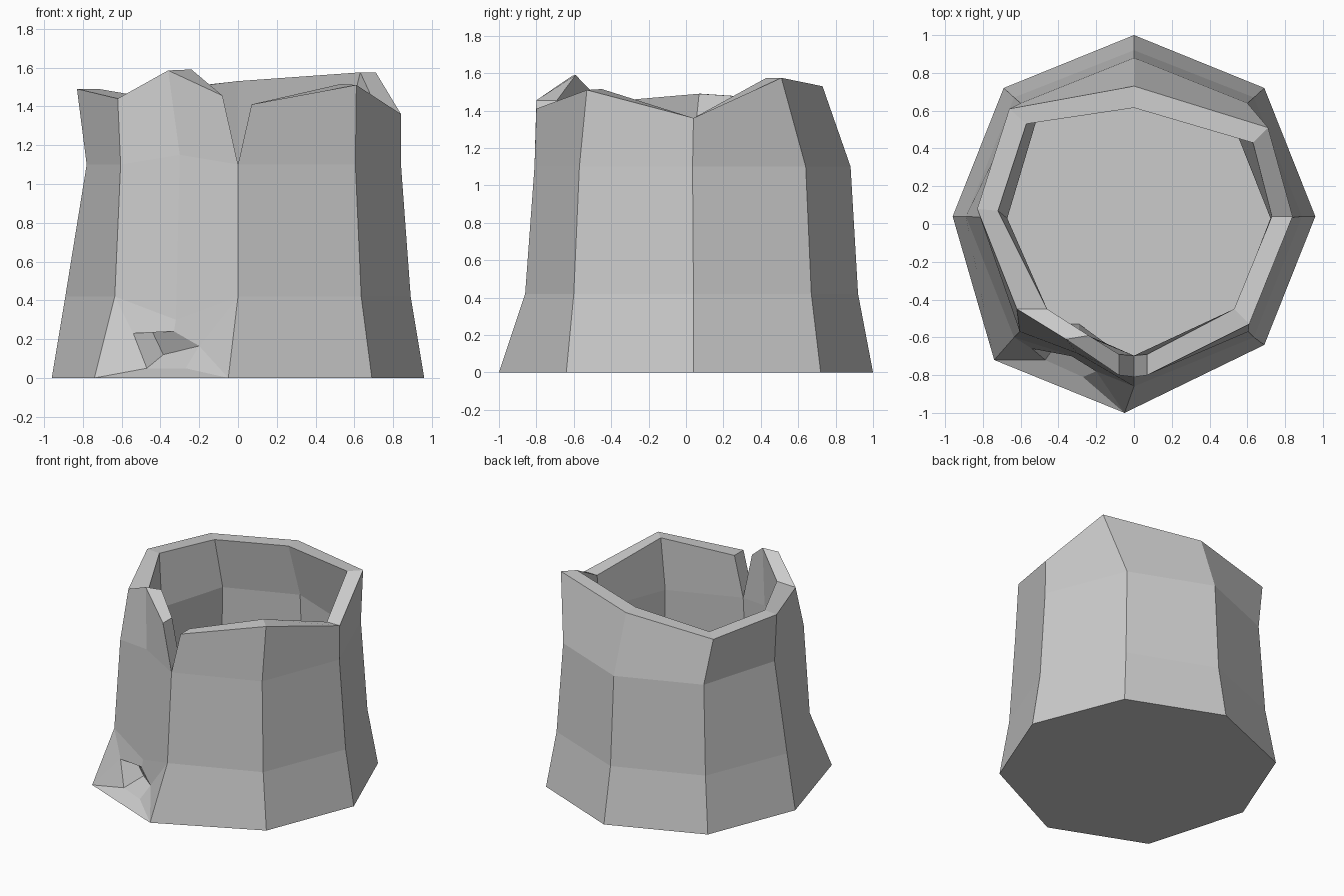
import bpy, bmesh

if "Cube" in bpy.data.objects:
    bpy.data.objects.remove(bpy.data.objects["Cube"])

# Columns run from the front split, round the left, back and right, to the split again.
def column_ring(half, mid, z):
    """Half section (right side, front to back) mirrored, plus the extra front-left crease."""
    left = [(-x, y, z) for x, y in half]
    right = [(x, y, z) for x, y in half[-2::-1]]
    left[0] = (0, half[0][1], z)
    left[-1] = (0, half[-1][1], z)
    return [left[0], mid] + left[1:] + right

def inset(ring, s, z=None):
    return [(x * s, y * s, pz if z is None else z) for x, y, pz in ring]

# Outer rings
base = [(-.05, -1), (-.74, -.72), (-.96, .04), (-.69, .72), (0, 1), (.69, .72), (.96, .04), (.69, -.64)]
base = [(x, y, 0) for x, y in base]
low = column_ring([(0, -.86), (.635, -.6), (.89, .04), (.635, .67), (0, .92)], (-.32, -.70, .3), .42)
waist = column_ring([(0, -.81), (.605, -.57), (.84, .035), (.6, .64), (0, .88)], (-.3, -.685, 1.15), 1.1)
waist[3] = (-.78, .035, 1.1)

# Broken rim, outer and inner edge
rim = [(-.08, -.80, 1.455), (-.36, -.61, 1.585), (-.62, -.45, 1.44), (-.83, .08, 1.49), (-.66, .61, 1.455),
       (0, .73, 1.53), (.71, .51, 1.575), (.84, .04, 1.36), (.61, -.53, 1.51), (.07, -.80, 1.41)]
rim_in = [(-.08, -.69, 1.455), (-.24, -.59, 1.59), (-.46, -.45, 1.445), (-.72, .07, 1.49), (-.57, .53, 1.46),
          (0, .615, 1.53), (.63, .43, 1.575), (.73, .04, 1.36), (.53, -.45, 1.515), (.07, -.69, 1.41)]

# Inner rings
waist_in = inset(waist, .86)
low_in = inset(low, .86)
floor = inset(low, .87, .12)
floor[1] = (-.29, -.53, .12)
low_in[1] = (-.29, -.57, .3)

bm = bmesh.new()
cache = {}

def vert(p):
    key = tuple(round(c, 4) for c in p)
    if key not in cache:
        cache[key] = bm.verts.new(key)
    return cache[key]

def face(*pts):
    bm.faces.new([vert(p) for p in pts])

def bridge(a, b, start=0):
    for i in range(start, len(a) - 1):
        face(a[i], a[i + 1], b[i + 1], b[i])

# Walls, inside and rim
for a, b in ((low, waist), (waist, rim), (rim, rim_in), (rim_in, waist_in), (waist_in, low_in), (low_in, floor)):
    bridge(a, b)
face(*floor[:-1])

# Sides of the front split
for k in (0, -1):
    face(waist[k], rim[k], rim_in[k], waist_in[k])

# Flared foot and underside
foot = [base[0], None] + base[1:] + [base[0]]
bridge(foot, low, 2)
face(*base)

# Front-left root with a hollow
p0, p1, p2, p3, m = base[0], base[1], low[2], low[0], low[1]
a, b, c = (-.54, -.66, .23), (-.33, -.70, .24), (-.2, -.78, .165)
d, e = (-.27, -.81, .05), (-.47, -.72, .05)
f, g = (-.44, -.62, .235), (-.385, -.60, .12)
for poly in ((p1, p0, d, e), (p1, e, a), (p1, a, p2), (p2, a, b, m), (m, b, c, p3), (p3, c, p0), (p0, c, d),
             (e, g, f, a), (a, f, b), (f, g, c, b), (g, e, d, c)):
    face(*poly)

bmesh.ops.recalc_face_normals(bm, faces=bm.faces)
mesh = bpy.data.meshes.new("hollow_stump")
bm.to_mesh(mesh)
bm.free()
stump = bpy.data.objects.new("hollow_stump", mesh)
bpy.context.collection.objects.link(stump)
